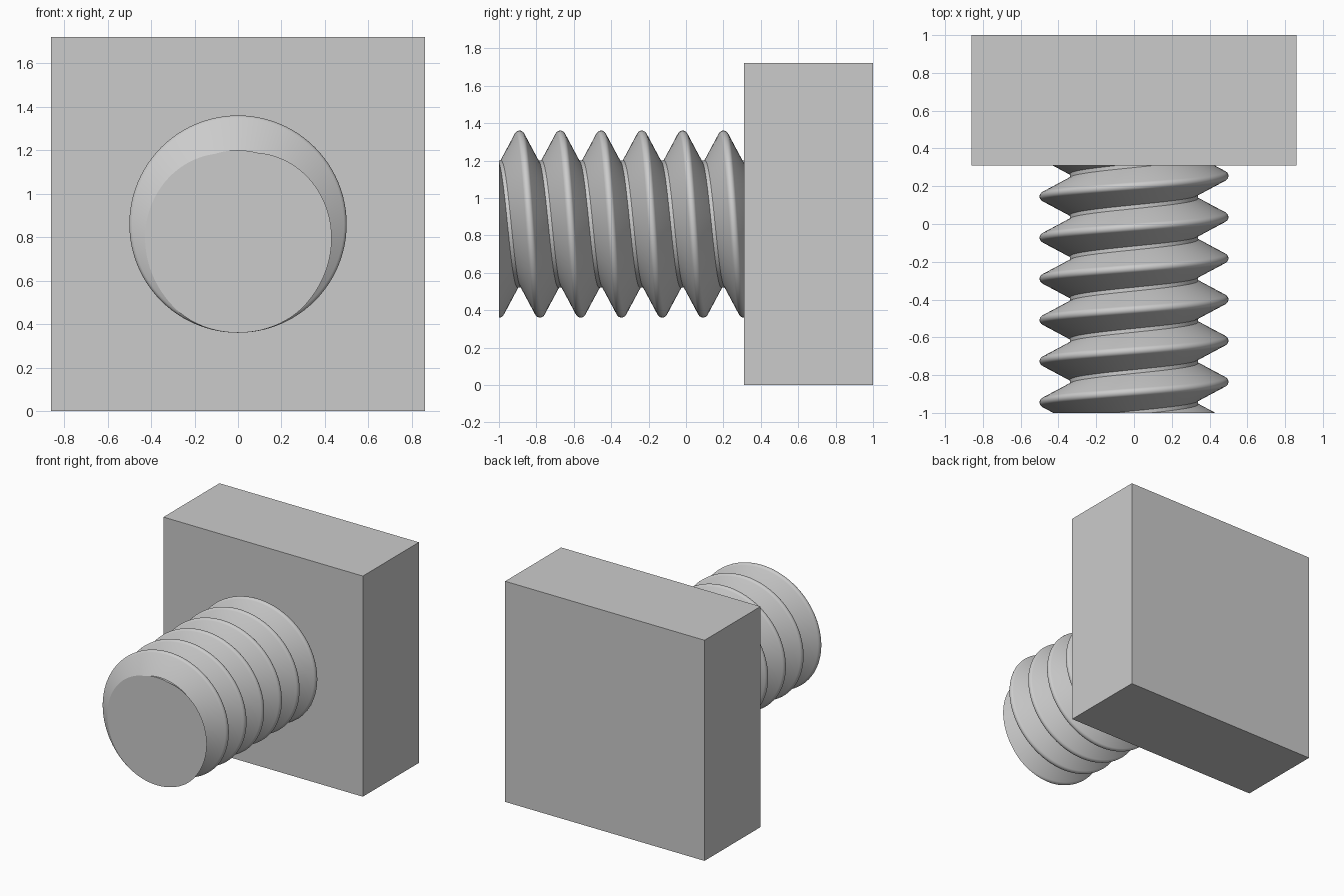
import bpy, bmesh
from math import sin, cos, pi, radians
from mathutils import Vector

cube = bpy.data.objects.get("Cube")
if cube:
    bpy.data.objects.remove(cube, do_unlink=True)

AXIS_Z = 0.86      # height of the screw axis
HEAD_Y = 0.31      # front face of the head
PITCH = 0.218
CREST, ROOT = 0.50, 0.34
SEGMENTS = 96

grey = bpy.data.materials.new("plain grey")
grey.use_nodes = True
grey.diffuse_color = (0.6, 0.6, 0.6, 1)
grey.node_tree.nodes["Principled BSDF"].inputs["Base Color"].default_value = (0.6, 0.6, 0.6, 1)


def add_object(name, bm):
    bmesh.ops.recalc_face_normals(bm, faces=bm.faces[:])
    mesh = bpy.data.meshes.new(name)
    bm.to_mesh(mesh)
    bm.free()
    mesh.materials.append(grey)
    obj = bpy.data.objects.new(name, mesh)
    bpy.context.collection.objects.link(obj)
    return obj


# Square head block
bm = bmesh.new()
bmesh.ops.create_cube(bm, size=1)
bmesh.ops.scale(bm, vec=(1.72, 1 - HEAD_Y, 1.72), verts=bm.verts[:])
bmesh.ops.translate(bm, vec=(0, (1 + HEAD_Y) / 2, AXIS_Z), verts=bm.verts[:])
add_object("square_head", bm)

# Thread profile over one pitch: flank, rounded crest, flank
tip = 0.024
arc = [radians(-62 + 15.5 * i) for i in range(9)]
profile = [(-0.099, ROOT)]
profile += [(tip * sin(t), CREST - tip + tip * cos(t)) for t in arc]
profile += [(0.099, ROOT)]
count = len(profile)

# Columns of the repeated profile, each shifted along the axis as it turns
bm = bmesh.new()
columns = []
for s in range(SEGMENTS):
    a = 2 * pi * s / SEGMENTS
    crest_y = 0.20 + PITCH * (0.25 - s / SEGMENTS)
    columns.append([
        bm.verts.new((r * cos(a), crest_y + turn * PITCH + dy, AXIS_Z + r * sin(a)))
        for turn in range(-7, 4) for dy, r in profile])

# After a full turn the column joins the first one a pitch further along
for s in range(SEGMENTS):
    here, after = columns[s], columns[(s + 1) % SEGMENTS]
    shift = count if s == SEGMENTS - 1 else 0
    for j in range(shift, len(here) - 1):
        bm.faces.new((here[j], here[j + 1], after[j + 1 - shift], after[j - shift]))

# Cut both ends square and cap them
for y, direction in ((-1, -1), (HEAD_Y + 0.01, 1)):
    cut = bmesh.ops.bisect_plane(
        bm, geom=bm.verts[:] + bm.edges[:] + bm.faces[:], dist=1e-5,
        plane_co=Vector((0, y, 0)), plane_no=Vector((0, direction, 0)), clear_outer=True)
    rim = [e for e in cut["geom_cut"] if isinstance(e, bmesh.types.BMEdge)]
    bmesh.ops.edgeloop_fill(bm, edges=rim)

shaft = add_object("threaded_shaft", bm)
bpy.ops.object.select_all(action='DESELECT')
shaft.select_set(True)
bpy.context.view_layer.objects.active = shaft
bpy.ops.object.shade_smooth_by_angle(angle=radians(25))
